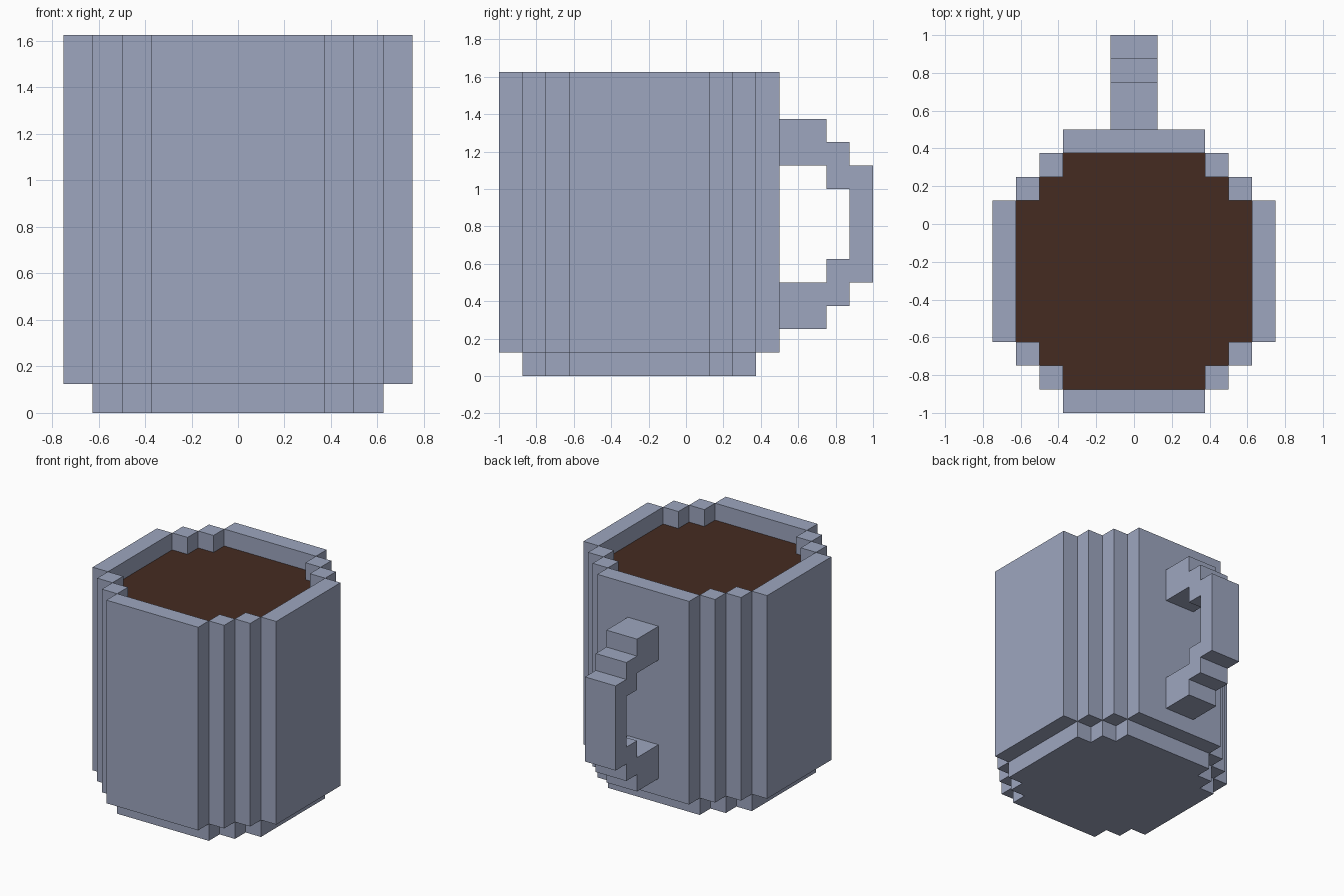
import bpy
import bmesh

if "Cube" in bpy.data.objects:
    bpy.data.objects.remove(bpy.data.objects["Cube"], do_unlink=True)

U = 0.125          # one block
CUP_Y = -0.25      # centre of the cup; the handle extends behind it


def material(name, rgb):
    mat = bpy.data.materials.new(name)
    mat.use_nodes = True
    mat.diffuse_color = (*rgb, 1)
    mat.node_tree.nodes["Principled BSDF"].inputs["Base Color"].default_value = (*rgb, 1)
    return mat


ceramic = material("blue grey ceramic", (0.337, 0.381, 0.521))
coffee = material("dark coffee", (0.060, 0.024, 0.015))


def make_object(name, bm, mat):
    bmesh.ops.recalc_face_normals(bm, faces=bm.faces)
    mesh = bpy.data.meshes.new(name)
    bm.to_mesh(mesh)
    bm.free()
    mesh.materials.append(mat)
    obj = bpy.data.objects.new(name, mesh)
    bpy.context.collection.objects.link(obj)
    return obj


def add_prism(bm, points, offset):
    """Extrude a closed outline of 3D points along an offset."""
    face = bm.faces.new([bm.verts.new(p) for p in points])
    result = bmesh.ops.extrude_face_region(bm, geom=[face], use_keep_orig=True)
    verts = [g for g in result["geom"] if isinstance(g, bmesh.types.BMVert)]
    bmesh.ops.translate(bm, vec=offset, verts=verts)


def stepped_prism(name, quarter, z0, z1, mat):
    """Mirror a quarter outline (in blocks) into a full stepped round prism."""
    half = quarter + [(-x, y) for x, y in reversed(quarter)]
    outline = half + [(-x, -y) for x, y in half]
    bm = bmesh.new()
    add_prism(bm, [(x * U, y * U + CUP_Y, z0) for x, y in outline], (0, 0, z1 - z0))
    return make_object(name, bm, mat)


# Foot and drink share the inner stepped outline
inner = [(5, 3), (4, 3), (4, 4), (3, 4), (3, 5)]
stepped_prism("mug_foot", inner, 0, U, ceramic)
stepped_prism("drink", inner, U, 12 * U, coffee)

# Wall: one-block-thick slabs meeting corner to corner in a ring
slabs = []
for s in (-1, 1):
    slabs.append((5 * s, 6 * s, -3, 3))
    slabs.append((-3, 3, 5 * s, 6 * s))
    for t in (-1, 1):
        slabs.append((4 * s, 5 * s, 3 * t, 4 * t))
        slabs.append((3 * s, 4 * s, 4 * t, 5 * t))
bm = bmesh.new()
for x0, x1, y0, y1 in slabs:
    corners = [(x0, y0), (x1, y0), (x1, y1), (x0, y1)]
    add_prism(bm, [(x * U, y * U + CUP_Y, U) for x, y in corners], (0, 0, 12 * U))
make_object("mug_wall", bm, ceramic)

# Handle: stepped C profile in blocks (y, z), extruded across x
profile = [(4, 11), (6, 11), (6, 10), (7, 10), (7, 9), (8, 9),
           (8, 4), (7, 4), (7, 3), (6, 3), (6, 2), (4, 2),
           (4, 4), (6, 4), (6, 5), (7, 5), (7, 8), (6, 8), (6, 9), (4, 9)]
bm = bmesh.new()
add_prism(bm, [(-U, y * U, z * U) for y, z in profile], (2 * U, 0, 0))
make_object("mug_handle", bm, ceramic)
